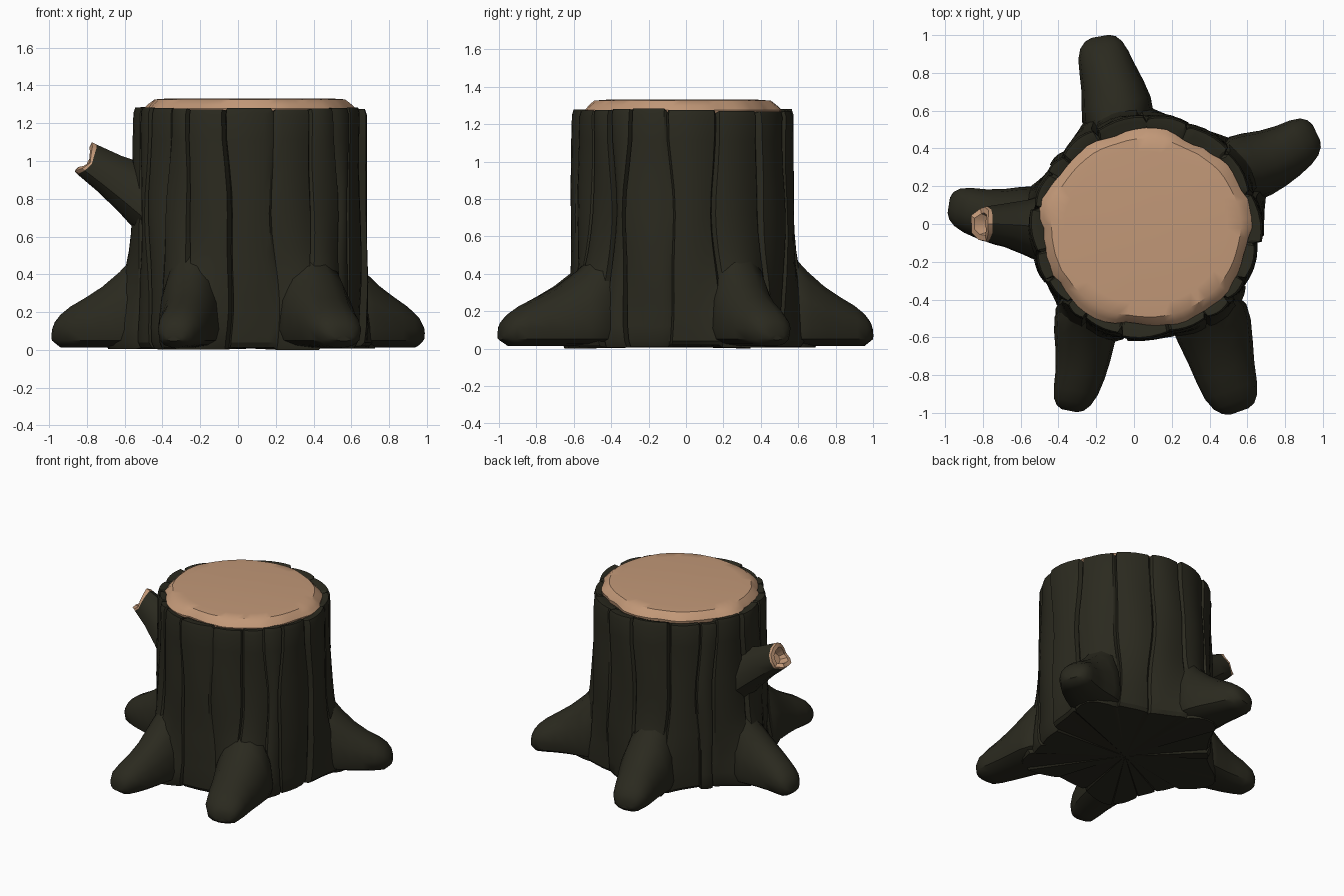
import bpy, bmesh, math, random
from mathutils import Vector

random.seed(11)
if "Cube" in bpy.data.objects:
    bpy.data.objects.remove(bpy.data.objects["Cube"])


def material(name, colour):
    m = bpy.data.materials.new(name)
    m.use_nodes = True
    m.diffuse_color = (*colour, 1)
    m.node_tree.nodes["Principled BSDF"].inputs["Base Color"].default_value = (*colour, 1)
    return m


BARK = material("dark bark", (0.0235, 0.0225, 0.0135))
WOOD = material("cut wood", (0.54, 0.315, 0.187))
CENTRE = Vector((0.063, -0.015, 0))
TAU = math.tau


def loft(name, rings, mats, wood_from=None, smooth=35):
    """Skin a list of equal rings, cap both ends; spans from wood_from on are wood."""
    bm = bmesh.new()
    loops = [[bm.verts.new(p) for p in ring] for ring in rings]
    n = len(loops[0])
    for k, (a, b) in enumerate(zip(loops, loops[1:])):
        for i in range(n):
            j = (i + 1) % n
            f = bm.faces.new((a[i], a[j], b[j], b[i]))
            f.material_index = int(wood_from is not None and k >= wood_from)
    for loop, end in ((loops[0], False), (loops[-1], True)):
        mid = bm.verts.new(sum((v.co for v in loop), Vector()) / n)
        for i in range(n):
            f = bm.faces.new((loop[i], loop[(i + 1) % n], mid))
            f.material_index = int(wood_from is not None and end)
    bmesh.ops.recalc_face_normals(bm, faces=bm.faces)
    me = bpy.data.meshes.new(name)
    bm.to_mesh(me)
    bm.free()
    for m in mats:
        me.materials.append(m)
    ob = bpy.data.objects.new(name, me)
    bpy.context.collection.objects.link(ob)
    bpy.ops.object.select_all(action='DESELECT')
    ob.select_set(True)
    bpy.context.view_layer.objects.active = ob
    bpy.ops.object.shade_smooth_by_angle(angle=math.radians(smooth))


# Roots: start, tip and relative width
ROOTS = {"back_root": ((-0.09, 0.55), (-0.17, 0.995), 1.03),
         "back_left_root": ((0.57, 0.28), (0.97, 0.475), 1.0),
         "right_root": ((-0.53, 0.02), (-0.982, 0.09), 0.92),
         "front_right_root": ((-0.24, -0.5), (-0.335, -0.99), 0.91),
         "front_left_root": ((0.38, -0.47), (0.565, -0.99), 1.12)}
root_angles = [math.atan2(b[1] - CENTRE.y, b[0] - CENTRE.x) for b, _, _ in ROOTS.values()]


def root_nearness(a):
    return max(math.exp(-(math.remainder(a - r, TAU) / 0.27) ** 2) for r in root_angles)


# Trunk: uneven bark plates parted by wandering grooves, swelling above each root
SEAMS = (-137, -122, -101, -77, -58, -41, -31, -7, 18, 45, 68, 92, 116, 138, 148, 172, 196, 209)
plates = []
for s, nxt in zip(SEAMS, SEAMS[1:] + (SEAMS[0] + 360,)):
    plates.append(dict(a=math.radians(s), lift=random.uniform(-0.025, 0.008),
                       tilt=random.uniform(-0.04, 0.04), groove=random.uniform(0.02, 0.06),
                       phase=random.uniform(0, TAU), top=random.uniform(-0.012, 0.006),
                       foot=random.uniform(0, 0.02), rim=random.uniform(-0.03, 0.02)))


def seam(i, z):
    p = plates[i % len(plates)]
    turn = TAU * (i // len(plates))
    return p["a"] + turn + 0.03 * math.sin(4 * z + p["phase"]) + 0.012 * math.sin(9 * z - p["phase"])


def trunk_ring(z, scale, drop=0.0, flatten=1.0):
    ring = []
    for i, p in enumerate(plates):
        a0, a1 = seam(i, z), seam(i + 1, z)
        for u in (0, 0.06, 0.22, 0.4, 0.6, 0.8, 0.94):
            a = a0 + (a1 - a0) * u
            near = root_nearness(a)
            r = p["lift"] + p["tilt"] * (u - 0.5) + 0.02 * math.sin(math.pi * u)
            r += 0.007 * math.sin(7 * z + p["phase"] + 3 * u)
            if u == 0:
                r = -0.01 - p["groove"]
            low = math.exp(-(z / 0.33) ** 2)
            r = scale * (1 + r * flatten * (1 - 0.8 * near * low))
            r += near * (0.25 * low + 0.035 * math.exp(-(z / 0.65) ** 2))
            if drop:
                r += p["rim"]
            h = z
            if z > 1.2:
                h += p["top"] - (0.012 if u == 0 else 0) - drop
            elif z < 0.01:
                h += p["foot"]
            ring.append(CENTRE + Vector((0.601 * r * math.cos(a), 0.585 * r * math.sin(a), h)))
    return ring


levels = ((0, 0.96), (0.04, 0.99), (0.12, 1.0), (0.2, 1.0), (0.28, 1.005), (0.36, 1.01), (0.44, 1.01),
          (0.52, 1.01), (0.62, 1.01), (0.72, 1.008), (0.84, 1.005), (0.97, 1.0), (1.11, 1.0), (1.25, 1.0))
rings = [trunk_ring(z, s) for z, s in levels]
rings += [trunk_ring(1.28, 0.985), trunk_ring(1.281, 0.93, 0.004, 0.7), trunk_ring(1.275, 0.85, 0.02, 0.5)]
loft("trunk_bark", rings, [BARK], smooth=28)

# Cut face: shallow bevelled slab with a ragged border
sides = 64
ragged = [random.uniform(-0.008, 0.008) for _ in range(sides)]


def slab_ring(radius, z, rough):
    ring = []
    for i in range(sides):
        a = TAU * i / sides
        r = radius + rough * (ragged[i] + 0.012 * math.sin(5 * a) + 0.008 * math.sin(9 * a + 1))
        ring.append(Vector((0.062 + 1.025 * r * math.cos(a), -0.022 + 0.965 * r * math.sin(a), z)))
    return ring


loft("cut_face", [slab_ring(0.525, 1.2, 1), slab_ring(0.54, 1.277, 1), slab_ring(0.522, 1.298, 0.7),
                  slab_ring(0.49, 1.326, 0.3), slab_ring(0.42, 1.331, 0.1)], [WOOD])

# Root arms: (distance along, half width, top height)
STATIONS = ((-0.3, 0.1, 0.75), (-0.1, 0.15, 0.6), (0.05, 0.185, 0.495), (0.2, 0.18, 0.42),
            (0.4, 0.162, 0.34), (0.6, 0.145, 0.28), (0.78, 0.13, 0.232), (0.9, 0.109, 0.188),
            (0.97, 0.08, 0.148), (1.0, 0.045, 0.115))


def signed_power(v, e):
    return math.copysign(abs(v) ** e, v)


for name, (base, tip, fat) in ROOTS.items():
    base, tip = Vector((*base, 0)), Vector((*tip, 0))
    along = tip - base
    side = Vector((-along.y, along.x, 0)).normalized()
    rings = []
    for t, half, top in STATIONS:
        mid = min(0.11, top * 0.6)
        low = 0.012 + 0.35 * max(0, t - 0.9)
        ring = []
        for k in range(14):
            a = TAU * k / 14
            s = math.sin(a)
            z = mid + (top - mid) * s if s > 0 else mid + (mid - low) * signed_power(s, 0.6)
            bend = 0.012 * math.sin(5 * t + fat * 40)
            ring.append(base + along * t + side * (half * fat * signed_power(math.cos(a), 0.9) + bend)
                        + Vector((0, 0, z)))
        rings.append(ring)
    loft(name, rings, [BARK], smooth=40)

# Broken branch stub with a splintered hollow end
axis = Vector((-0.82, 0.02, 0.56)).normalized()
up = Vector((0, 1, 0)).cross(axis).normalized()
across = axis.cross(up)
splinter = [random.uniform(-0.012, 0.012) for _ in range(12)]


def stub_ring(centre, radius, jag):
    ring = []
    for k in range(12):
        a = TAU * k / 12
        r = radius * (1 + 0.06 * math.cos(3 * a))
        shift = jag * (splinter[k] + 0.022 * math.cos(2 * a))
        ring.append(Vector(centre) + up * r * math.cos(a) + across * r * math.sin(a) + axis * shift)
    return ring


END = Vector((-0.805, 0.0, 1.005))
loft("branch_stub", [stub_ring((-0.42, -0.025, 0.77), 0.2, 0), stub_ring((-0.55, -0.02, 0.845), 0.15, 0),
                     stub_ring((-0.68, -0.005, 0.925), 0.114, 0), stub_ring(END - axis * 0.02, 0.094, 0.7),
                     stub_ring(END, 0.09, 1), stub_ring(END, 0.06, 0.8),
                     stub_ring(END - axis * 0.06, 0.042, 0)], [BARK, WOOD], wood_from=3)
